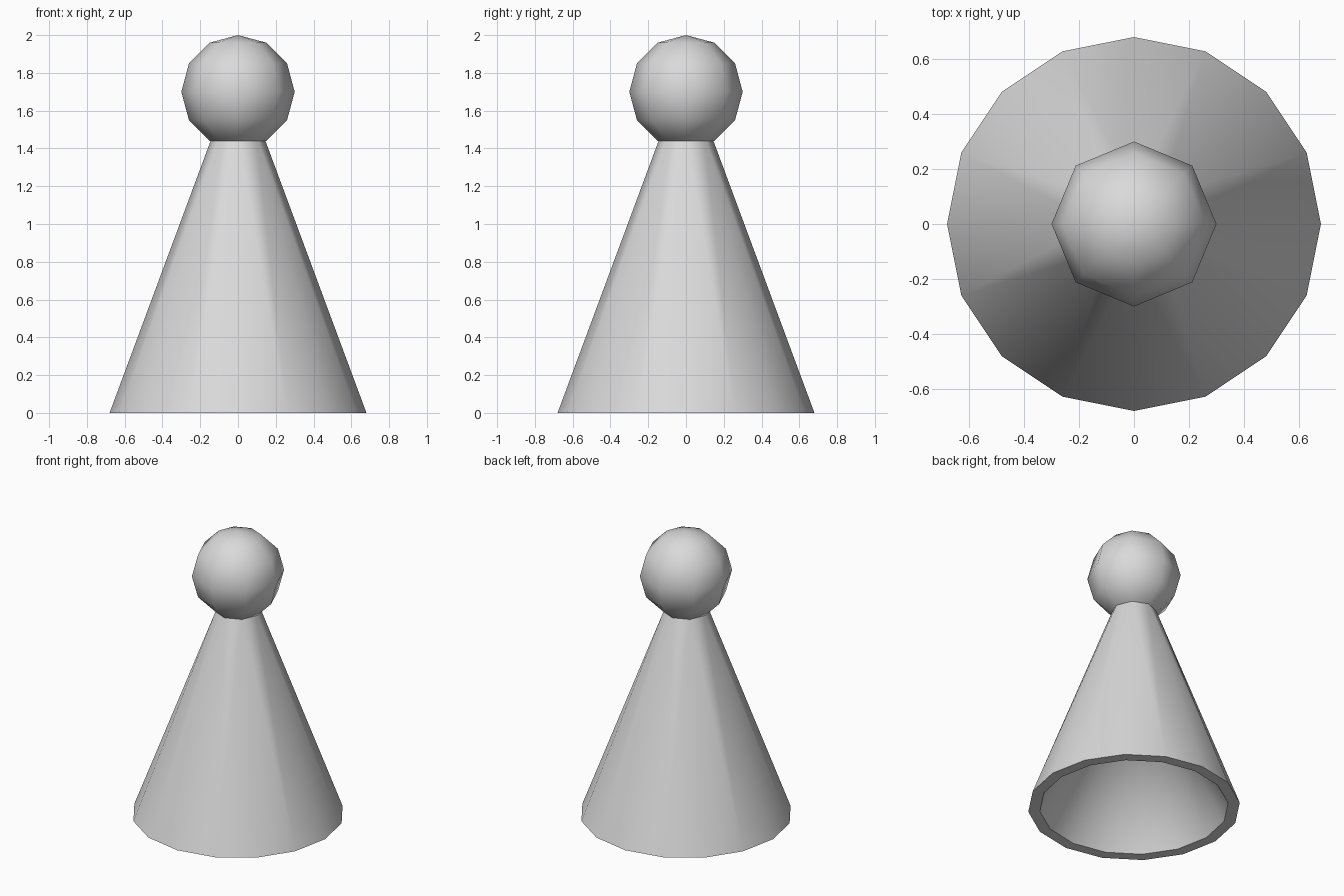
import bpy, bmesh, math

if "Cube" in bpy.data.objects:
    bpy.data.objects.remove(bpy.data.objects["Cube"])

grey = bpy.data.materials.new("plain grey")
grey.diffuse_color = (0.7, 0.7, 0.7, 1)
grey.use_nodes = True
grey.node_tree.nodes["Principled BSDF"].inputs["Base Color"].default_value = grey.diffuse_color


def finish(name, bm):
    bmesh.ops.recalc_face_normals(bm, faces=bm.faces)
    mesh = bpy.data.meshes.new(name)
    bm.to_mesh(mesh)
    bm.free()
    mesh.materials.append(grey)
    obj = bpy.data.objects.new(name, mesh)
    bpy.context.collection.objects.link(obj)
    bpy.ops.object.select_all(action='DESELECT')
    obj.select_set(True)
    bpy.context.view_layer.objects.active = obj
    bpy.ops.object.shade_smooth_by_angle(angle=math.radians(50))


def ring(bm, r, z, n):
    return [bm.verts.new((r * math.cos(math.tau * i / n),
                          r * math.sin(math.tau * i / n), z)) for i in range(n)]


# Tapered body: 16-sided foot narrowing to an 8-sided neck, hollow from below
bm = bmesh.new()
foot = ring(bm, 0.68, 0, 16)
neck = ring(bm, 0.134, 1.47, 8)
lip = ring(bm, 0.605, 0, 16)
peak = bm.verts.new((0, 0, 1.1))
for i in range(16):
    j = (i + 1) % 16
    bm.faces.new((foot[i], foot[j], neck[(i + 1) // 2 % 8]))
    bm.faces.new((foot[j], foot[i], lip[i], lip[j]))
    bm.faces.new((lip[j], lip[i], peak))
for k in range(8):
    bm.faces.new((neck[k], foot[2 * k + 1], neck[(k + 1) % 8]))
bm.faces.new(neck)
finish("body", bm)

# Low-poly round head
bm = bmesh.new()
bmesh.ops.create_uvsphere(bm, u_segments=8, v_segments=6, radius=0.3)
bmesh.ops.translate(bm, verts=bm.verts, vec=(0, 0, 1.7))
finish("head", bm)
